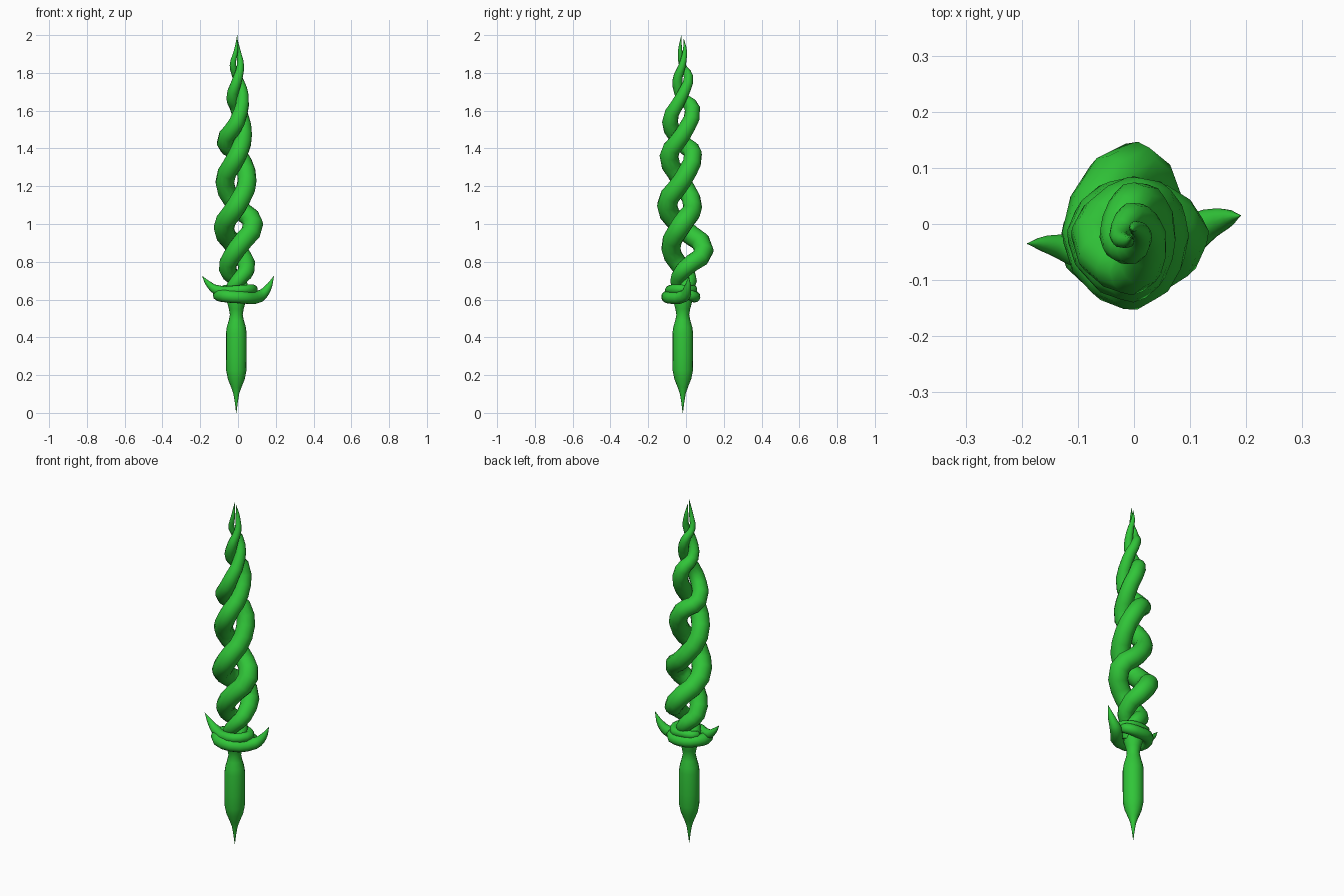
import bpy, math

green = bpy.data.materials.new("vine green")
green.diffuse_color = (0.03, 0.56, 0.04, 1)


def finish(ob, angle=50):
    bpy.ops.object.select_all(action='DESELECT')
    ob.select_set(True)
    bpy.context.view_layer.objects.active = ob
    if ob.type == 'CURVE':
        bpy.ops.object.convert(target='MESH')
        ob = bpy.context.view_layer.objects.active
    ob.data.materials.clear()
    ob.data.materials.append(green)
    bpy.ops.object.shade_smooth_by_angle(angle=math.radians(angle))


def vine(name, pts, res=3):
    """Tapered tube through points (x, y, z, radius)."""
    cu = bpy.data.curves.new(name, 'CURVE')
    cu.dimensions = '3D'
    cu.bevel_depth = 1.0
    cu.bevel_resolution = 4
    cu.resolution_u = res
    cu.use_fill_caps = True
    sp = cu.splines.new('BEZIER')
    sp.bezier_points.add(len(pts) - 1)
    for bp, (x, y, z, r) in zip(sp.bezier_points, pts):
        bp.co = (x, y, z)
        bp.radius = r
        bp.handle_left_type = bp.handle_right_type = 'AUTO'
    ob = bpy.data.objects.new(name, cu)
    bpy.context.collection.objects.link(ob)
    finish(ob)


# Two intertwined blade strands
vine("blade_strand_a", [
    (0.02, -0.03, 0.60, .028), (0.025, -0.01, 0.65, .034),
    (-0.005, 0.018, 0.70, .040), (-0.055, -0.02, 0.76, .046),
    (-0.005, -0.08, 0.87, .051), (0.08, -0.02, 1.00, .054),
    (0.0, 0.035, 1.09, .050), (-0.07, -0.02, 1.22, .050),
    (-0.005, -0.09, 1.36, .050), (0.030, -0.02, 1.47, .045),
    (0.0, 0.034, 1.61, .041), (-0.030, -0.02, 1.67, .032),
    (-0.005, -0.045, 1.76, .027), (0.013, -0.02, 1.84, .019),
    (0.002, -0.006, 1.92, .011), (-0.004, -0.012, 1.98, .0008)])
vine("blade_strand_b", [
    (-0.03, -0.01, 0.60, .028), (-0.035, -0.03, 0.65, .034),
    (0.0, -0.045, 0.70, .038), (0.045, -0.01, 0.76, .044),
    (0.0, 0.095, 0.86, .052), (-0.075, -0.02, 0.98, .054),
    (-0.005, -0.10, 1.10, .054), (0.048, -0.02, 1.23, .050),
    (0.0, 0.037, 1.37, .048), (-0.067, -0.02, 1.43, .046),
    (-0.005, -0.085, 1.54, .042), (0.025, -0.02, 1.68, .032),
    (-0.005, 0.013, 1.78, .025), (-0.027, -0.02, 1.84, .017),
    (-0.010, -0.031, 1.92, .011), (-0.004, -0.024, 2.0, .0008)])

# Two guard vines wrapping the neck, each ending in an upturned thorn
vine("guard_vine_right", [
    (0.190, 0.015, 0.725, .0008), (0.158, 0.008, 0.66, .020),
    (0.115, -0.010, 0.618, .032), (0.02, -0.094, 0.612, .033),
    (-0.092, -0.06, 0.622, .034), (-0.08, 0.015, 0.625, .032),
    (0.0, 0.045, 0.615, .031), (0.075, 0.025, 0.622, .028),
    (0.06, -0.02, 0.64, .018)])
vine("guard_vine_left", [
    (-0.190, -0.035, 0.725, .0008), (-0.158, -0.036, 0.685, .015),
    (-0.115, -0.045, 0.652, .026), (0.0, -0.085, 0.65, .026),
    (0.075, -0.04, 0.655, .026), (0.06, 0.02, 0.65, .025),
    (0.0, 0.035, 0.655, .024), (-0.07, 0.01, 0.655, .022),
    (-0.05, -0.02, 0.65, .012)])

# Lathed grip with pointed pommel
profile = [(.001, 0), (.007, .05), (.015, .10), (.027, .135), (.045, .18),
           (.054, .225), (.055, .30), (.055, .42), (.050, .455), (.040, .49),
           (.034, .52), (.039, .55), (.050, .59), (.050, .62), (.030, .65)]
N = 16
verts, faces = [], []
for r, z in profile:
    for i in range(N):
        a = 2 * math.pi * i / N
        verts.append((-0.009 + r * math.cos(a), -0.017 + r * math.sin(a), z))
for j in range(len(profile) - 1):
    for i in range(N):
        k = (i + 1) % N
        faces.append((j*N + i, j*N + k, (j+1)*N + k, (j+1)*N + i))
faces.append(tuple(reversed(range(N))))
faces.append(tuple(range(len(verts) - N, len(verts))))
me = bpy.data.meshes.new("grip")
me.from_pydata(verts, [], faces)
grip = bpy.data.objects.new("grip", me)
bpy.context.collection.objects.link(grip)
finish(grip)
